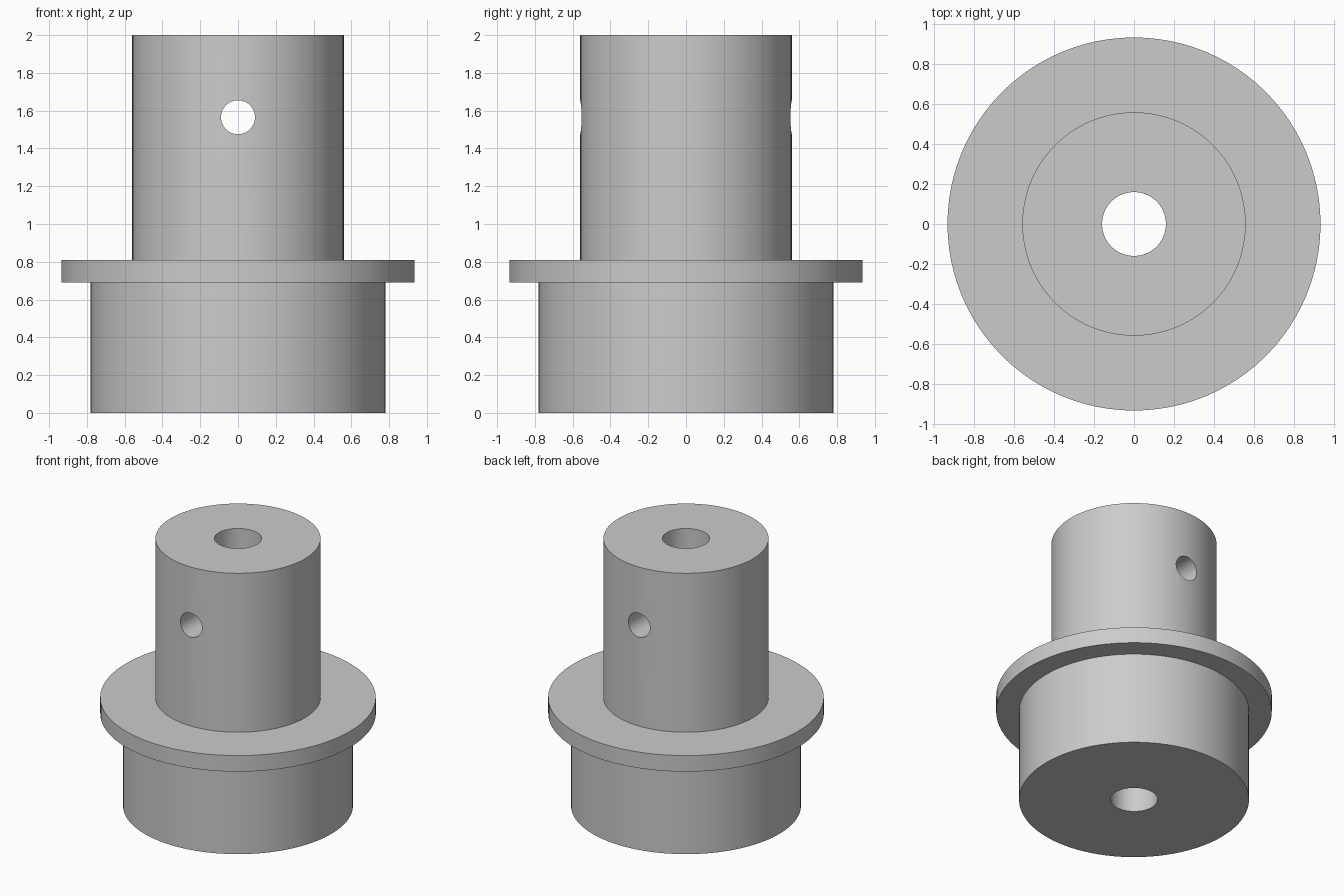
import bpy
import bmesh
import math

cube = bpy.data.objects.get("Cube")
if cube:
    bpy.data.objects.remove(cube, do_unlink=True)

SEGMENTS = 96
BORE = 0.16

grey = bpy.data.materials.new("plain grey")
grey.use_nodes = True
colour = (0.6, 0.6, 0.6, 1)
grey.diffuse_color = colour
grey.node_tree.nodes["Principled BSDF"].inputs["Base Color"].default_value = colour


def lathe(name, profile):
    """Spin a closed (radius, height) outline around z."""
    bm = bmesh.new()
    rings = []
    for r, z in profile:
        ring = []
        for i in range(SEGMENTS):
            a = math.tau * i / SEGMENTS
            ring.append(bm.verts.new((r * math.cos(a), r * math.sin(a), z)))
        rings.append(ring)
    for k, low in enumerate(rings):
        high = rings[(k + 1) % len(rings)]
        for i in range(SEGMENTS):
            j = (i + 1) % SEGMENTS
            bm.faces.new((low[i], low[j], high[j], high[i]))
    bmesh.ops.recalc_face_normals(bm, faces=bm.faces)
    mesh = bpy.data.meshes.new(name)
    bm.to_mesh(mesh)
    bm.free()
    obj = bpy.data.objects.new(name, mesh)
    bpy.context.collection.objects.link(obj)
    mesh.materials.append(grey)
    return obj


# Stepped body: wide base, thin flange, narrow shaft, bore through the axis
body = lathe("flanged_bushing", [
    (BORE, 0), (0.78, 0), (0.78, 0.69), (0.935, 0.69),
    (0.935, 0.81), (0.56, 0.81), (0.56, 2), (BORE, 2),
])

# Cross pin hole from front to back
bpy.ops.mesh.primitive_cylinder_add(
    vertices=64, radius=0.09, depth=1.6,
    location=(0, 0, 1.565), rotation=(math.pi / 2, 0, 0))
cutter = bpy.context.object
cutter.name = "pin_hole_cutter"
cutter.hide_render = True
cutter.data.materials.append(grey)

cut = body.modifiers.new("pin hole", "BOOLEAN")
cut.operation = "DIFFERENCE"
cut.solver = "EXACT"
cut.object = cutter

# Apply the cut, then smooth the round walls and keep the rims sharp
bpy.ops.object.select_all(action="DESELECT")
body.select_set(True)
bpy.context.view_layer.objects.active = body
bpy.ops.object.modifier_apply(modifier=cut.name)
bpy.data.objects.remove(cutter, do_unlink=True)
bpy.ops.object.shade_smooth_by_angle(angle=math.radians(30))
